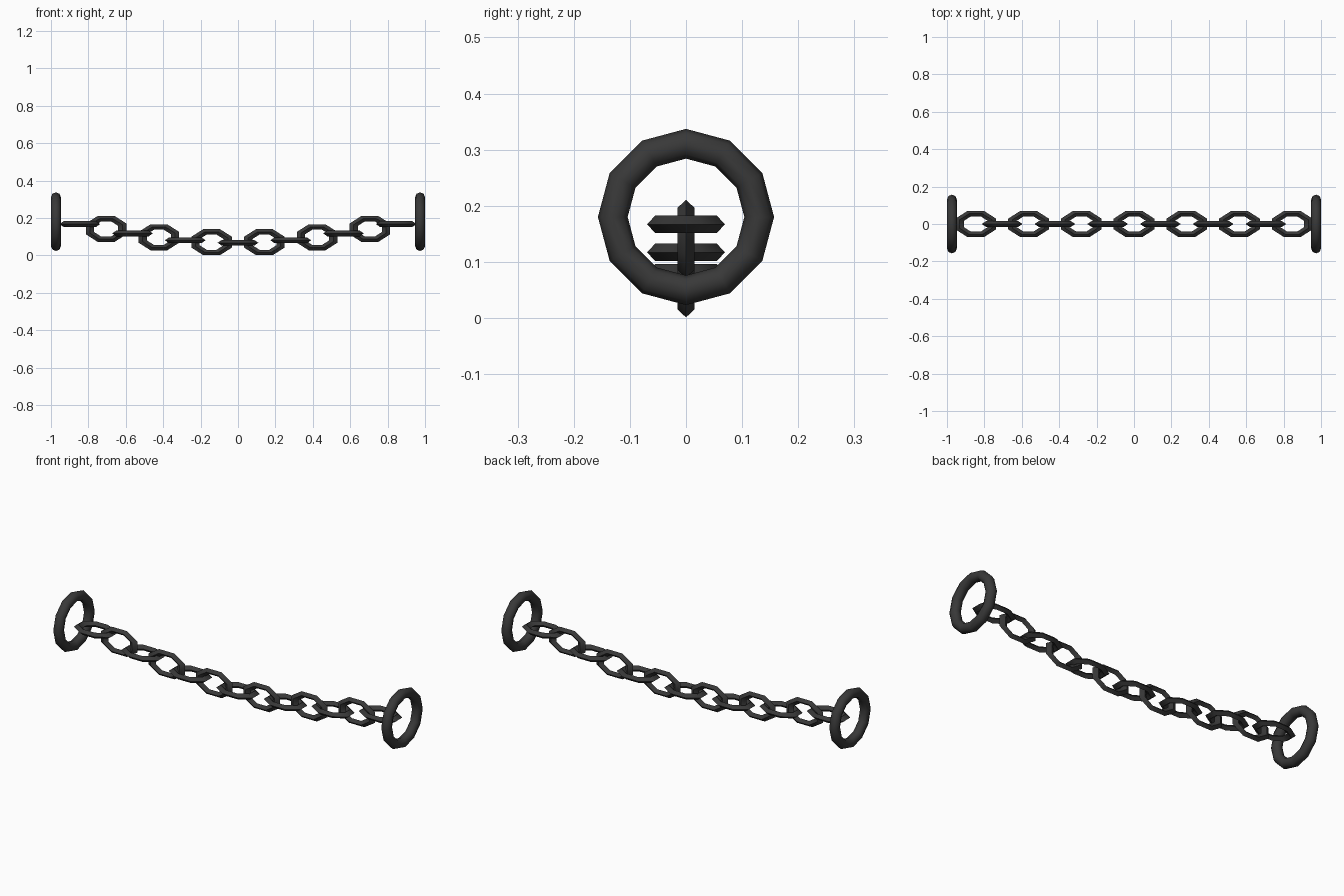
import bpy, math

if "Cube" in bpy.data.objects:
    bpy.data.objects.remove(bpy.data.objects["Cube"])

iron = bpy.data.materials.new("dark iron")
iron.diffuse_color = (0.04, 0.04, 0.04, 1)
iron.use_nodes = True
iron.node_tree.nodes["Principled BSDF"].inputs["Base Color"].default_value = iron.diffuse_color


def torus(name, sides, tube_sides, major, minor, turn, place):
    """Low-poly torus; place(u, v, w) maps ring-plane u, v and axis w to world."""
    verts, faces = [], []
    for i in range(sides):
        a = 2 * math.pi * (i + turn) / sides
        for j in range(tube_sides):
            b = 2 * math.pi * j / tube_sides
            r = major + minor * math.cos(b)
            verts.append(place(r * math.cos(a), r * math.sin(a), minor * math.sin(b)))
            ni, nj = (i + 1) % sides, (j + 1) % tube_sides
            faces.append((i * tube_sides + j, ni * tube_sides + j,
                          ni * tube_sides + nj, i * tube_sides + nj))
    mesh = bpy.data.meshes.new(name)
    mesh.from_pydata(verts, [], faces)
    mesh.materials.append(iron)
    ob = bpy.data.objects.new(name, mesh)
    bpy.context.collection.objects.link(ob)
    bpy.context.view_layer.objects.active = ob
    ob.select_set(True)
    # make all normals point outwards
    bpy.ops.object.mode_set(mode='EDIT')
    bpy.ops.mesh.select_all(action='SELECT')
    bpy.ops.mesh.normals_make_consistent(inside=False)
    bpy.ops.object.mode_set(mode='OBJECT')
    bpy.ops.object.shade_smooth_by_angle(angle=math.radians(50))
    ob.select_set(False)


# chain links: stretched octagons on a sagging curve, alternately flat and upright
STRETCH = 1.57
for i in range(13):
    x = (i - 6) * 0.141
    z = 0.167 - 0.1 * math.sin(math.pi * i / 12)
    if i % 2 == 0:
        place = lambda u, v, w: (x + u * STRETCH, v, z + w)
    else:
        place = lambda u, v, w: (x + u * STRETCH, w, z + v)
    torus(f"chain_link_{i + 1}", 8, 4, 0.0595, 0.0155, 0.5, place)

# large end rings
for side, name in ((-1, "left_end_ring"), (1, "right_end_ring")):
    torus(name, 12, 8, 0.1305, 0.0265, 0,
          lambda u, v, w: (side * 0.9735 + w, u, 0.18 + v))
